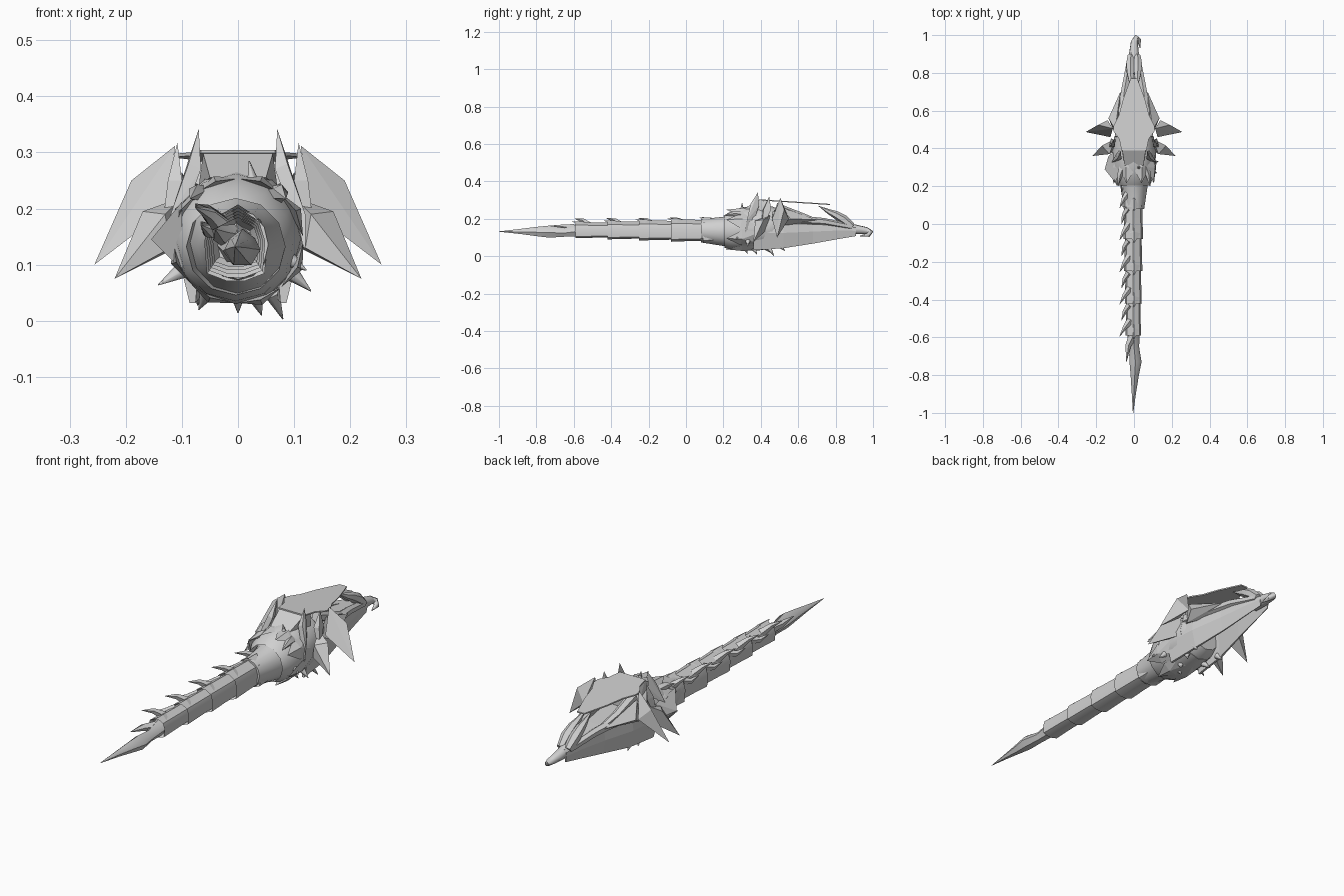
import bpy, bmesh, math
from mathutils import Vector

grey = bpy.data.materials.new("plain_grey")
grey.diffuse_color = (0.63, 0.63, 0.63, 1)


def finish(name, bm, smooth=None):
    bmesh.ops.recalc_face_normals(bm, faces=bm.faces)
    me = bpy.data.meshes.new(name)
    bm.to_mesh(me)
    bm.free()
    me.materials.append(grey)
    ob = bpy.data.objects.new(name, me)
    bpy.context.collection.objects.link(ob)
    if smooth:
        bpy.ops.object.select_all(action='DESELECT')
        bpy.context.view_layer.objects.active = ob
        ob.select_set(True)
        bpy.ops.object.shade_smooth_by_angle(angle=math.radians(smooth))
    return ob


def loft(name, rings, smooth=None):
    """Skin a list of equal point rings and cap both ends."""
    bm = bmesh.new()
    vs = [[bm.verts.new(p) for p in r] for r in rings]
    n = len(vs[0])
    for a, b in zip(vs, vs[1:]):
        for i in range(n):
            bm.faces.new((a[i], a[(i + 1) % n], b[(i + 1) % n], b[i]))
    bm.faces.new(vs[0])
    bm.faces.new(vs[-1])
    return finish(name, bm, smooth)


def body(name, profile, stations, smooth=None):
    """Stations are (y, centre x, centre z, half width, half height)."""
    return loft(name, [[(cx + u * rx, y, cz + v * rz) for u, v in profile]
                       for y, cx, cz, rx, rz in stations], smooth)


def horn(name, path, radii, sides=6, smooth=50):
    pts = [Vector(p) for p in path]
    rings = []
    for i, p in enumerate(pts):
        t = (pts[min(i + 1, len(pts) - 1)] - pts[max(i - 1, 0)]).normalized()
        a = t.cross(Vector((0.5, 0.1, 0.86))).normalized()
        b = t.cross(a)
        rings.append([p + radii[i] * (a * math.cos(k * math.tau / sides) + b * math.sin(k * math.tau / sides))
                      for k in range(sides)])
    return loft(name, rings, smooth)


def hull(name, pts, s=1):
    bm = bmesh.new()
    for x, y, z in pts:
        bm.verts.new((s * x, y, z))
    bmesh.ops.convex_hull(bm, input=bm.verts)
    bmesh.ops.delete(bm, geom=[v for v in bm.verts if not v.link_faces], context='VERTS')
    return finish(name, bm)


half = [(0.8, 0.62), (1, 0.05), (0.92, -0.8), (0.3, -1)]
ridge = [(0, 1)] + half + [(-u, v) for u, v in reversed(half)]
round12 = [(math.sin(k * math.tau / 12), math.cos(k * math.tau / 12)) for k in range(12)]

# Shaft: overlapping segments whose flared lips face the tip
N = 5
for i in range(N):
    y0 = -0.59 + i * 0.17
    f = i / (N - 1)
    rx, rz = 0.039 + 0.014 * f, 0.041 + 0.022 * f
    cz = 0.14 - 0.002 * f
    body(f"shaft_segment_{i}", ridge,
         [(y0 + 0.02, -0.004, cz, rx * 0.8, rz * 0.8), (y0, -0.004, cz, rx * 1.06, rz * 1.06),
          (y0 + 0.09, -0.004, cz, rx, rz), (y0 + 0.20, -0.004, cz, rx * 0.95, rz * 0.96)], 40)
    # Hooked thorns along the upper left edge
    for j, (dy, tx, tz) in enumerate(((0.0, -0.076, 0.062), (0.085, -0.066, 0.03))):
        yb = y0 + dy
        tz = cz + tz + 0.008 * f
        horn(f"shaft_thorn_{i}_{j}",
             [(-0.6 * rx, yb + 0.075, cz + rz * 0.55), (-0.05 - 0.006 * f, yb + 0.04, tz - 0.012),
              (tx, yb - 0.005, tz)], [0.020, 0.012, 0.001], 5)
    hull(f"lip_scale_{i}", [(0, y0 - 0.022, cz + rz * 1.1), (-0.5 * rx, y0 + 0.03, cz + rz * 0.85),
                            (0.7 * rx, y0 + 0.03, cz + rz * 0.72), (0, y0 + 0.08, cz + rz * 0.9),
                            (0, y0 + 0.04, cz + rz * 1.1)])

# Spear tip with its barb
diamond = [(0, 1), (0.7, 0.5), (1, -0.1), (0.5, -0.9), (-0.5, -0.9), (-1, -0.1), (-0.7, 0.5)]
body("spear_tip", diamond, [(-1.0, -0.005, 0.132, 0.001, 0.001), (-0.88, 0, 0.132, 0.013, 0.015),
                            (-0.80, 0.004, 0.131, 0.022, 0.026), (-0.73, 0.008, 0.13, 0.032, 0.034),
                            (-0.65, 0, 0.127, 0.027, 0.025), (-0.57, -0.003, 0.138, 0.034, 0.037)], 35)
horn("tip_barb", [(-0.01, -0.6, 0.148), (-0.032, -0.645, 0.155), (-0.04, -0.73, 0.163)], [0.024, 0.016, 0.001], 5)

# Collar swelling from the shaft into the guard
body("collar", round12, [(0.08, 0, 0.136, 0.054, 0.062), (0.20, 0, 0.133, 0.072, 0.078),
                         (0.27, 0, 0.14, 0.088, 0.095), (0.38, 0, 0.15, 0.106, 0.114),
                         (0.46, 0, 0.155, 0.105, 0.112), (0.50, 0, 0.16, 0.085, 0.09)], 35)
# Cuff: smooth outer shell with a flared lip
body("cuff", round12, [(0.26, 0, 0.14, 0.085, 0.09), (0.205, -0.004, 0.132, 0.088, 0.086),
                       (0.235, -0.005, 0.137, 0.103, 0.102), (0.30, -0.004, 0.146, 0.116, 0.116),
                       (0.38, 0, 0.15, 0.117, 0.12), (0.45, 0, 0.153, 0.106, 0.113)], 40)

# Broad pointed flaps laid over the cuff
for k, (deg, width) in enumerate(((-62, 0.5), (-110, 0.42), (62, 0.42), (115, 0.4), (20, 0.4), (-20, 0.4),
                                  (-155, 0.4), (160, 0.35))):
    a = math.radians(deg)

    def on(ang, r, y):
        return (r * math.sin(ang), y, 0.143 + 0.96 * r * math.cos(ang))
    hull(f"cuff_flap_{k}", [on(a, 0.117, 0.215), on(a - width, 0.116, 0.30), on(a + width, 0.116, 0.29),
                            on(a, 0.127, 0.30), on(a - width * 0.8, 0.112, 0.40), on(a + width * 0.8, 0.112, 0.40)])

# Lower guard: thin tapering walls over a hollow underside
jaw = [(0.55, 1), (0.95, 0.6), (1, 0), (0.8, -1), (0.7, -1), (0.6, 0.45)]
jaw = jaw + [(-u, v) for u, v in reversed(jaw)]
body("lower_guard", jaw, [(0.36, 0, 0.122, 0.108, 0.09), (0.52, 0, 0.125, 0.095, 0.082),
                          (0.68, 0, 0.132, 0.062, 0.064), (0.82, 0, 0.138, 0.04, 0.045),
                          (0.91, 0, 0.136, 0.026, 0.028)])

# Tail snout and side-turned hook
horn("tail_hook", [(0, 0.84, 0.155), (0, 0.91, 0.143), (0.002, 0.965, 0.137), (0.012, 0.986, 0.128),
                   (0.026, 0.976, 0.115), (0.032, 0.93, 0.108)], [0.034, 0.026, 0.019, 0.015, 0.012, 0.001], 8)

# Flat top plate, slightly sloped, with a short neck onto the collar
side = [(0.018, 0.77), (0.058, 0.66), (0.08, 0.575), (0.108, 0.52), (0.108, 0.49), (0.078, 0.45), (0.066, 0.39)]
outline = side + [(-x, y) for x, y in reversed(side)]
loft("top_plate", [[(x, y, 0.304 - (y - 0.4) * 0.065 - d) for x, y in outline] for d in (0, 0.006)])
hull("plate_neck", [(s * x, y, z) for s in (-1, 1) for x, y, z in
                    ((0.062, 0.39, 0.298), (0.05, 0.31, 0.255), (0.055, 0.45, 0.295), (0.07, 0.43, 0.24))])

for s in (-1, 1):
    tag = "right" if s > 0 else "left"
    # Large outer fin and its root running back to the snout
    hull(f"outer_fin_{tag}", [(0.112, 0.505, 0.312), (0.19, 0.525, 0.25), (0.256, 0.487, 0.10),
                              (0.125, 0.46, 0.20), (0.14, 0.55, 0.20)], s)
    hull(f"outer_fin_root_{tag}", [(0.10, 0.50, 0.265), (0.135, 0.56, 0.20), (0.072, 0.70, 0.195),
                                   (0.09, 0.47, 0.18), (0.055, 0.6, 0.17), (0.11, 0.5, 0.165)], s)
    # Swept lower fin
    hull(f"lower_fin_{tag}", [(0.10, 0.45, 0.22), (0.17, 0.415, 0.195), (0.22, 0.36, 0.075),
                              (0.12, 0.375, 0.13), (0.13, 0.37, 0.19), (0.09, 0.43, 0.14)], s)
    # Upright blades beside the plate
    hull(f"upright_blade_{tag}", [(0.07, 0.385, 0.342), (0.066, 0.345, 0.27), (0.088, 0.345, 0.28),
                                  (0.12, 0.325, 0.19), (0.12, 0.315, 0.125), (0.10, 0.36, 0.18),
                                  (0.08, 0.39, 0.27)], s)
    hull(f"rear_blade_{tag}", [(0.108, 0.445, 0.318), (0.10, 0.41, 0.25), (0.125, 0.415, 0.25),
                               (0.14, 0.40, 0.125), (0.10, 0.43, 0.2), (0.12, 0.455, 0.25)], s)
    # Cheek bar, plate strut and nose horn
    horn(f"cheek_bar_{tag}", [(s * 0.075, 0.46, 0.21), (s * 0.066, 0.6, 0.195), (s * 0.045, 0.74, 0.185),
                              (s * 0.02, 0.88, 0.158)], [0.03, 0.024, 0.019, 0.016])
    horn(f"plate_strut_{tag}", [(s * 0.05, 0.69, 0.19), (s * 0.065, 0.6, 0.22), (s * 0.065, 0.48, 0.262)],
         [0.014, 0.02, 0.024])
    horn(f"nose_horn_{tag}", [(s * 0.018, 0.89, 0.158), (s * 0.02, 0.845, 0.195), (s * 0.019, 0.80, 0.222),
                              (s * 0.017, 0.765, 0.238), (s * 0.014, 0.71, 0.268)],
         [0.018, 0.025, 0.021, 0.014, 0.001])
    # Hooked spur on the collar shoulder
    horn(f"shoulder_spur_{tag}", [(s * 0.06, 0.30, 0.22), (s * 0.075, 0.26, 0.228), (s * 0.085, 0.2, 0.218)],
         [0.022, 0.015, 0.001], 5)
# Wide wing flap on the left of the collar
hull("left_wing_flap", [(-0.155, 0.29, 0.145), (-0.1, 0.22, 0.212), (-0.1, 0.25, 0.09), (-0.11, 0.38, 0.2),
                        (-0.11, 0.38, 0.1), (-0.135, 0.36, 0.14)])

# Small studs on the underside: base point and tip
studs = [((0.06, 0.44, 0.05), (0.08, 0.47, 0.003)), ((0.03, 0.36, 0.045), (0.042, 0.38, 0.01)),
         ((0, 0.31, 0.05), (0, 0.33, 0.014)), ((0.095, 0.33, 0.085), (0.13, 0.33, 0.053)),
         ((0.09, 0.28, 0.11), (0.122, 0.27, 0.09)), ((-0.1, 0.33, 0.09), (-0.142, 0.32, 0.064)),
         ((-0.055, 0.42, 0.05), (-0.07, 0.45, 0.02)), ((0.068, 0.50, 0.06), (0.072, 0.53, 0.028)),
         ((-0.068, 0.50, 0.06), (-0.072, 0.53, 0.028)), ((0.03, 0.3, 0.23), (0.02, 0.3, 0.285))]
for i, (p, q) in enumerate(studs):
    horn(f"stud_{i}", [p, q], [0.015, 0.001], 8)
